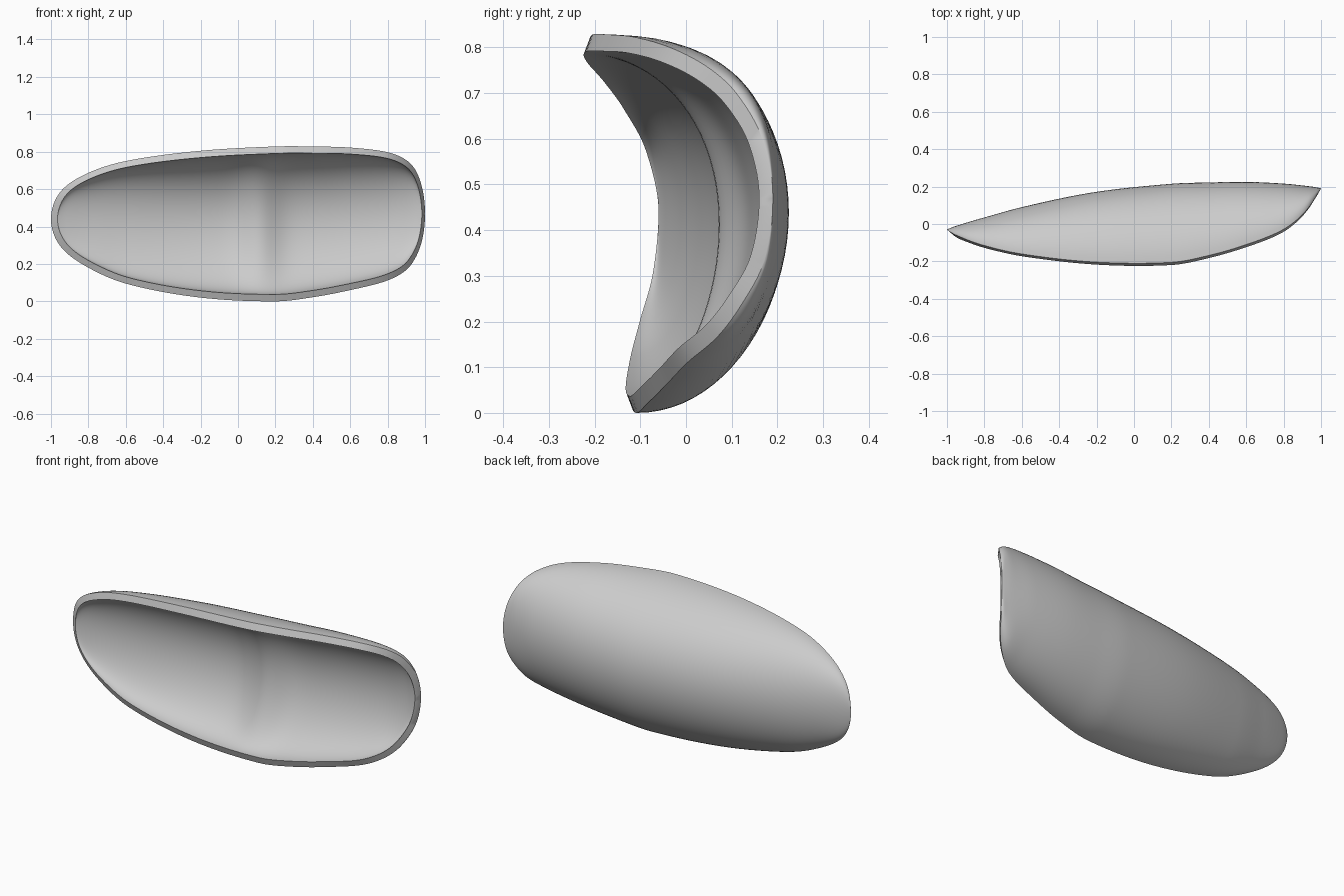
import bpy, bmesh, math
from mathutils import Vector

if "Cube" in bpy.data.objects:
    bpy.data.objects.remove(bpy.data.objects["Cube"])

# Stations along the length and the shell's profile curves at those stations
X = [-1, -.95, -.8, -.6, -.2, .2, .4, .6, .8, .9, .95, .985, 1]
Z_TOP = [.44, .585, .687, .75, .805, .828, .828, .822, .797, .755, .7, .605, .47]
Z_BOT = [.44, .295, .18, .095, .02, 0, .022, .06, .112, .168, .235, .33, .47]
Y_TOP = [-.03, -.06, -.115, -.16, -.204, -.205, -.168, -.11, -.028, .05, .11, .165, .19]
Y_BOT = [-.03, -.045, -.08, -.105, -.118, -.107, -.083, -.045, .005, .07, .12, .17, .19]
Y_BACK = [-.03, -.01, .035, .09, .172, .215, .222, .225, .216, .206, .2, .194, .19]
Y_INNER = [-.06, -.045, -.01, .03, .095, .128, .145, .16, .17, .17, .168, .163, .16]
T = [math.acos(-x) for x in X]


def curve(vals, t, round_ends=False):
    """Smooth interpolation of a profile at angle t (x = -cos t)."""
    n = len(T)
    i = 0
    while i < n - 2 and t > T[i + 1]:
        i += 1

    def slope(k):
        if round_ends and k in (0, n - 1):
            return 0
        a, b = max(k - 1, 0), min(k + 1, n - 1)
        return (vals[b] - vals[a]) / (T[b] - T[a])
    d = T[i + 1] - T[i]
    s = (t - T[i]) / d
    return ((2*s**3 - 3*s*s + 1) * vals[i] + (s**3 - 2*s*s + s) * d * slope(i)
            + (3*s*s - 2*s**3) * vals[i + 1] + (s**3 - s*s) * d * slope(i + 1))


def arc_point(t, phi, inner):
    """Point on the outer or inner skin; phi runs from bottom rim to top rim."""
    x = -math.cos(t)
    zt, zb = curve(Z_TOP, t), curve(Z_BOT, t)
    yt, yb = curve(Y_TOP, t, True), curve(Y_BOT, t, True)
    deep = curve(Y_BACK, t, True)
    mid, half = (zt + zb) / 2, (zt - zb) / 2
    if inner:
        half *= .91
        off = .014 + .016 * abs(x)**4
        yt, yb = yt - off, yb - off
        # low ridge across the inside
        deep = curve(Y_INNER, t, True) - .049 * math.exp(-((x - .11) / .11)**2)
        x = -.965 + (x + 1) / 2 * 1.948
    s = (math.sin(phi) + 1) / 2
    rim = yb + (yt - yb) * s
    return Vector((x, rim + (deep - rim) * math.cos(phi), mid + half * math.sin(phi)))


# Curved shell: rings of outer + inner skin, joined by a flat rim
N, M = 128, 40
phis = [-math.pi / 2 + math.pi * j / M for j in range(M + 1)]
bm = bmesh.new()
rings = []
for i in range(N + 1):
    t = math.pi * i / N
    pts = [arc_point(t, p, False) for p in phis]
    pts += [arc_point(t, p, True) for p in reversed(phis)]
    rings.append([bm.verts.new(p) for p in pts])
for a, b in zip(rings, rings[1:]):
    for j in range(len(a)):
        k = (j + 1) % len(a)
        bm.faces.new((a[j], b[j], b[k], a[k]))
bmesh.ops.remove_doubles(bm, verts=bm.verts, dist=1e-5)
bmesh.ops.recalc_face_normals(bm, faces=bm.faces)

# Stand on the ground
low = min(v.co.z for v in bm.verts)
bmesh.ops.translate(bm, verts=bm.verts, vec=(0, 0, -low))

mesh = bpy.data.meshes.new("curved_shell")
bm.to_mesh(mesh)
bm.free()
shell = bpy.data.objects.new("curved_shell", mesh)
bpy.context.collection.objects.link(shell)
bpy.context.view_layer.objects.active = shell
shell.select_set(True)
bpy.ops.object.shade_smooth_by_angle(angle=math.radians(35))
